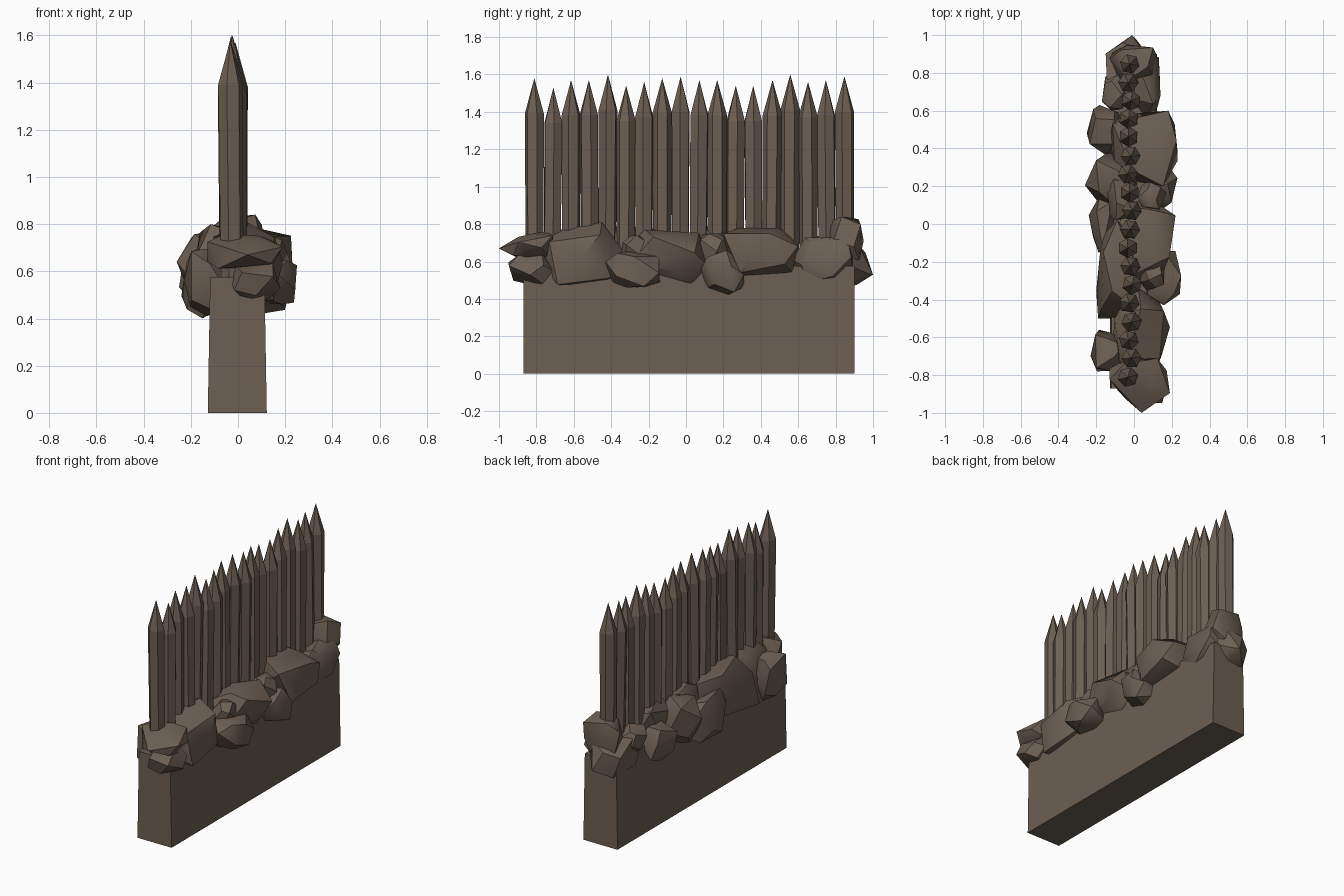
import bpy, bmesh, math, random
from mathutils import Vector

if "Cube" in bpy.data.objects:
    bpy.data.objects.remove(bpy.data.objects["Cube"])

random.seed(4)
brown = bpy.data.materials.new("weathered brown")
brown.diffuse_color = (0.15, 0.115, 0.085, 1)
brown.use_nodes = True
brown.node_tree.nodes["Principled BSDF"].inputs["Base Color"].default_value = brown.diffuse_color


def make(name, bm, smooth=None):
    bmesh.ops.recalc_face_normals(bm, faces=bm.faces)
    me = bpy.data.meshes.new(name)
    bm.to_mesh(me)
    bm.free()
    me.materials.append(brown)
    ob = bpy.data.objects.new(name, me)
    bpy.context.collection.objects.link(ob)
    if smooth:
        bpy.ops.object.select_all(action='DESELECT')
        ob.select_set(True)
        bpy.context.view_layer.objects.active = ob
        bpy.ops.object.shade_smooth_by_angle(angle=math.radians(smooth))
    return ob


# Wall: slab that narrows slightly upward
bm = bmesh.new()
bmesh.ops.create_cube(bm, size=1)
for v in bm.verts:
    half = 0.125 if v.co.z < 0 else 0.115
    v.co = (math.copysign(half, v.co.x) - 0.003,
            0.90 if v.co.y > 0 else -0.87,
            0.575 if v.co.z > 0 else 0)
make("wall", bm)


# Stakes: hexagonal posts with a pointed tip, leaning very slightly
def stake(i, y, tip):
    bm = bmesh.new()
    turn = random.uniform(0, math.pi / 3)
    lean = Vector((random.uniform(-.012, .012), random.uniform(-.008, .008)))
    x0 = -0.02 + random.uniform(-.012, .012)
    rings = []
    for z, r in ((0.5, 0.049), (tip - 0.19, 0.053)):
        t = (z - 0.5) / 0.9 - 0.5
        rings.append([bm.verts.new((
            x0 + lean.x * t + r * math.cos(turn + k * math.pi / 3),
            y + lean.y * t + r * math.sin(turn + k * math.pi / 3), z))
            for k in range(6)])
    top = bm.verts.new((x0 + lean.x / 2, y + lean.y / 2, tip))
    low, high = rings
    bm.faces.new(low)
    for k in range(6):
        n = (k + 1) % 6
        bm.faces.new((low[k], low[n], high[n], high[k]))
        bm.faces.new((high[k], high[n], top))
    make(f"stake_{i}", bm)


tips = [1.58, 1.53, 1.57, 1.57, 1.60, 1.54, 1.56, 1.58, 1.59,
        1.57, 1.57, 1.54, 1.54, 1.57, 1.60, 1.56, 1.57, 1.59]
for i, tip in enumerate(tips):
    stake(i, -0.81 + i * 0.0976, tip)


# Rocks: convex lumps fitted to a box; optional sharp tip vertex
def rock(i, box, tip=None):
    x0, x1, y0, y1, z0, z1 = box
    pts = []
    n = 15
    for k in range(n):
        c = 1 - 2 * (k + 0.5) / n
        s = math.sqrt(1 - c * c)
        a = k * 2.399963 + i
        p = [s * math.cos(a), s * math.sin(a), c]
        p = [q + random.uniform(-.16, .16) for q in p]
        pts.append([math.copysign(abs(q) ** 0.75, q) for q in p])
    lo = [min(p[d] for p in pts) for d in range(3)]
    hi = [max(p[d] for p in pts) for d in range(3)]
    bounds = ((x0, x1), (y0, y1), (z0, z1))
    bm = bmesh.new()
    for p in pts:
        bm.verts.new([b[0] + (p[d] - lo[d]) / (hi[d] - lo[d]) * (b[1] - b[0])
                      for d, b in enumerate(bounds)])
    if tip:
        bm.verts.new(tip)
    res = bmesh.ops.convex_hull(bm, input=bm.verts)
    loose = [g for g in res["geom_interior"] if isinstance(g, bmesh.types.BMVert)]
    bmesh.ops.delete(bm, geom=loose, context='VERTS')
    make(f"rock_{i}", bm, 35)


# Rocks at the two ends and along the right side
right_rocks = [
    (-.13, .19, -.93, -.71, .61, .76), (-.04, .18, -.95, -.71, .47, .64),
    (-.11, .19, -.77, -.34, .47, .81), (.06, .25, -.43, -.14, .46, .66),
    (.03, .16, -.35, -.20, .58, .74), (-.15, .22, -.30, .14, .48, .77),
    (.02, .17, .07, .23, .58, .75), (.05, .23, .08, .31, .42, .66),
    (-.13, .23, .20, .60, .50, .78), (-.02, .14, .57, .90, .48, .73),
    (-.13, .12, .76, .95, .58, .84)]
# Rocks along the left side
left_rocks = [
    (-.15, .10, .62, .97, .46, .72), (-.17, -.02, .60, .80, .58, .74),
    (-.25, -.06, .36, .63, .47, .68), (-.26, .03, .10, .38, .46, .77),
    (-.24, -.08, -.15, .16, .40, .70), (-.14, .0, .02, .26, .62, .79),
    (-.20, .02, -.50, .02, .44, .80), (-.23, -.05, -.78, -.56, .41, .70)]
points = {0: (.04, -1.0, .67), 11: (-.01, 1.0, .53), 17: (-.19, -.50, .45),
          8: (.23, .39, .64)}
for i, box in enumerate(right_rocks + left_rocks):
    rock(i, box, points.get(i))
